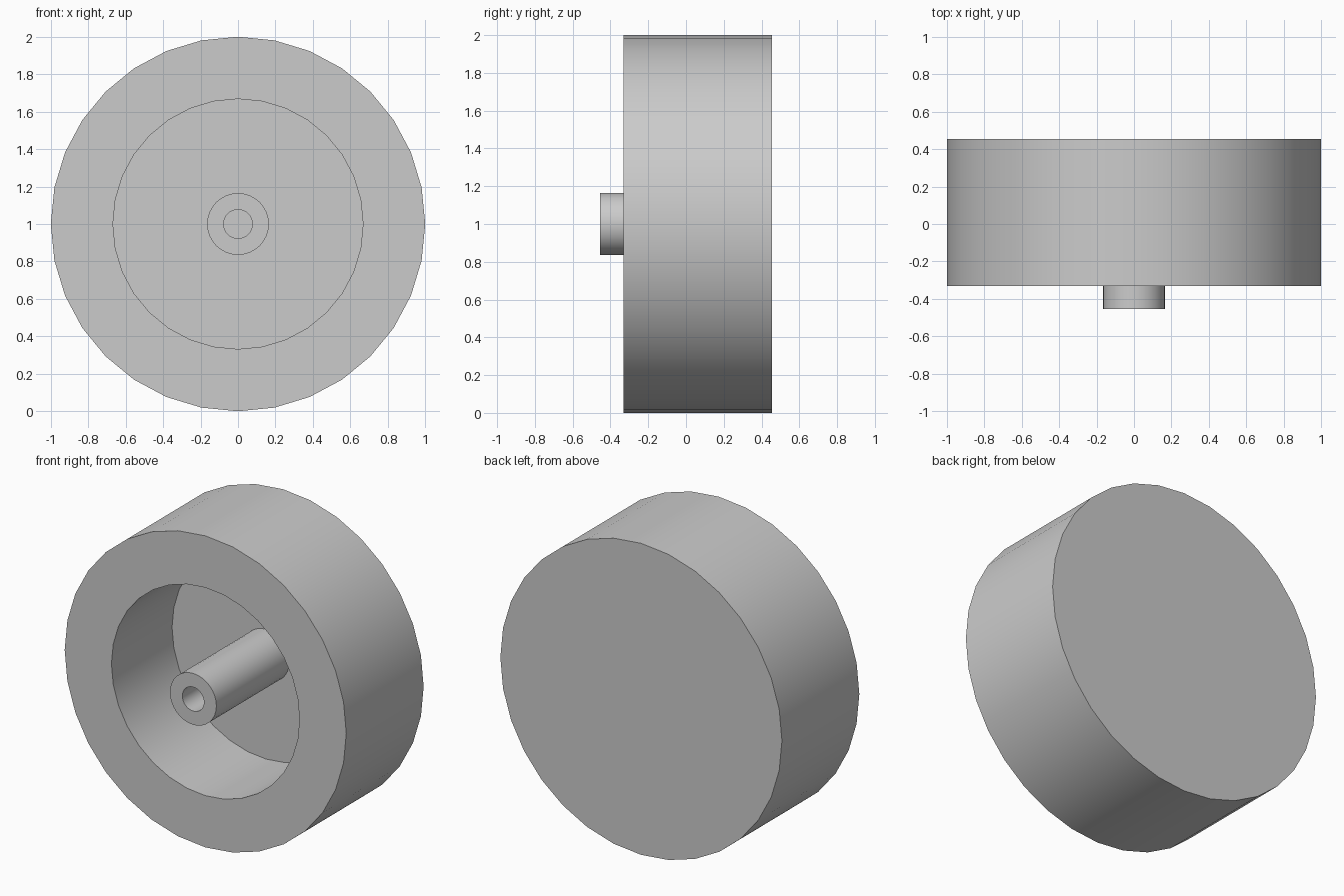
import bpy, bmesh, math
from mathutils import Vector

cube = bpy.data.objects.get("Cube")
if cube:
    bpy.data.objects.remove(cube, do_unlink=True)

SIDES = 32
FRONT, BACK, FLOOR, TIP = -0.33, 0.455, 0.285, -0.455

# Single plain grey
grey = bpy.data.materials.new("plain_grey")
grey.use_nodes = True
colour = (0.6, 0.6, 0.6, 1)
grey.diffuse_color = colour
grey.node_tree.nodes["Principled BSDF"].inputs["Base Color"].default_value = colour


def turned(name, profile):
    """Spin a (radius, y) profile around the y axis."""
    bm = bmesh.new()
    verts = [bm.verts.new((0, y, r)) for r, y in profile]
    edges = [bm.edges.new(pair) for pair in zip(verts, verts[1:])]
    bmesh.ops.spin(bm, geom=verts + edges, cent=(0, 0, 0), axis=(0, 1, 0),
                   angle=math.tau, steps=SIDES, use_duplicate=False)
    bmesh.ops.remove_doubles(bm, verts=bm.verts, dist=0.0005)
    # Merge each centre fan into one flat disc
    for v in [v for v in bm.verts if Vector((v.co.x, v.co.z)).length < 0.001]:
        bmesh.ops.dissolve_verts(bm, verts=[v])
    bmesh.ops.recalc_face_normals(bm, faces=bm.faces)
    mesh = bpy.data.meshes.new(name)
    bm.to_mesh(mesh)
    bm.free()
    mesh.materials.append(grey)
    obj = bpy.data.objects.new(name, mesh)
    bpy.context.collection.objects.link(obj)
    obj.location.z = 1
    bpy.ops.object.select_all(action='DESELECT')
    obj.select_set(True)
    bpy.context.view_layer.objects.active = obj
    bpy.ops.object.shade_smooth_by_angle(angle=math.radians(30))
    return obj


# Thick round cup, open at the front
turned("cup_body", [(0, BACK), (1, BACK), (1, FRONT),
                    (0.668, FRONT), (0.668, FLOOR), (0, FLOOR)])

# Hollow shaft standing on the cup floor
turned("hollow_shaft", [(0.165, FLOOR), (0.165, TIP), (0.077, TIP),
                        (0.077, FLOOR), (0.165, FLOOR)])
